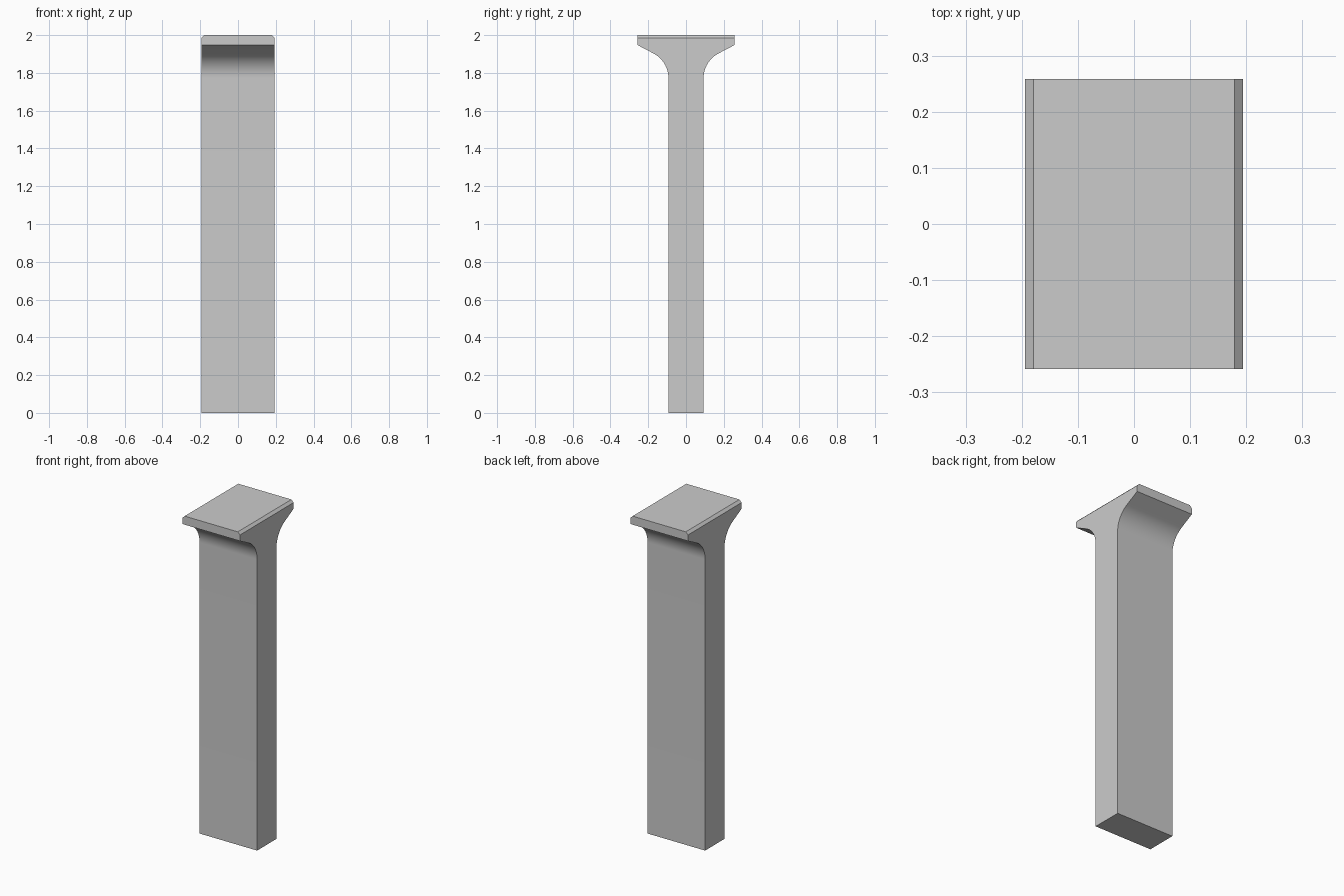
import bpy, bmesh
from math import cos, sin, tan, radians

if "Cube" in bpy.data.objects:
    bpy.data.objects.remove(bpy.data.objects["Cube"])

HALF_X, STEM_Y, HEAD_Y = 0.194, 0.093, 0.258
TOP, LIP_Z, FILLET_Z, CHAMFER = 2.0, 1.948, 1.772, 0.015
SWEEP = 62.5
RADIUS = 0.148

# Right half of the side profile: stem, curved flare, sloped underside, lip
half = [(STEM_Y, 0.0)]
for i in range(17):
    a = radians(SWEEP * i / 16)
    half.append((STEM_Y + RADIUS * (1 - cos(a)), FILLET_Z + RADIUS * sin(a)))
half += [(HEAD_Y, LIP_Z), (HEAD_Y, TOP)]
profile = half + [(-y, z) for y, z in reversed(half)]

# Extrude the mirrored profile across the width
bm = bmesh.new()
face = bm.faces.new([bm.verts.new((-HALF_X, y, z)) for y, z in profile])
ext = bmesh.ops.extrude_face_region(bm, geom=[face])
verts = [g for g in ext["geom"] if isinstance(g, bmesh.types.BMVert)]
bmesh.ops.translate(bm, verts=verts, vec=(2 * HALF_X, 0, 0))

# Chamfer the two side edges of the top
edges = [e for e in bm.edges
         if all(v.co.z > TOP - 1e-4 for v in e.verts)
         and abs(e.verts[0].co.x - e.verts[1].co.x) < 1e-4]
bmesh.ops.bevel(bm, geom=edges, offset=CHAMFER, segments=1, affect='EDGES')
bmesh.ops.recalc_face_normals(bm, faces=bm.faces)

mesh = bpy.data.meshes.new("flared_post")
bm.to_mesh(mesh)
bm.free()
post = bpy.data.objects.new("flared_post", mesh)
bpy.context.collection.objects.link(post)
bpy.context.view_layer.objects.active = post
post.select_set(True)
bpy.ops.object.shade_smooth_by_angle(angle=radians(20))
